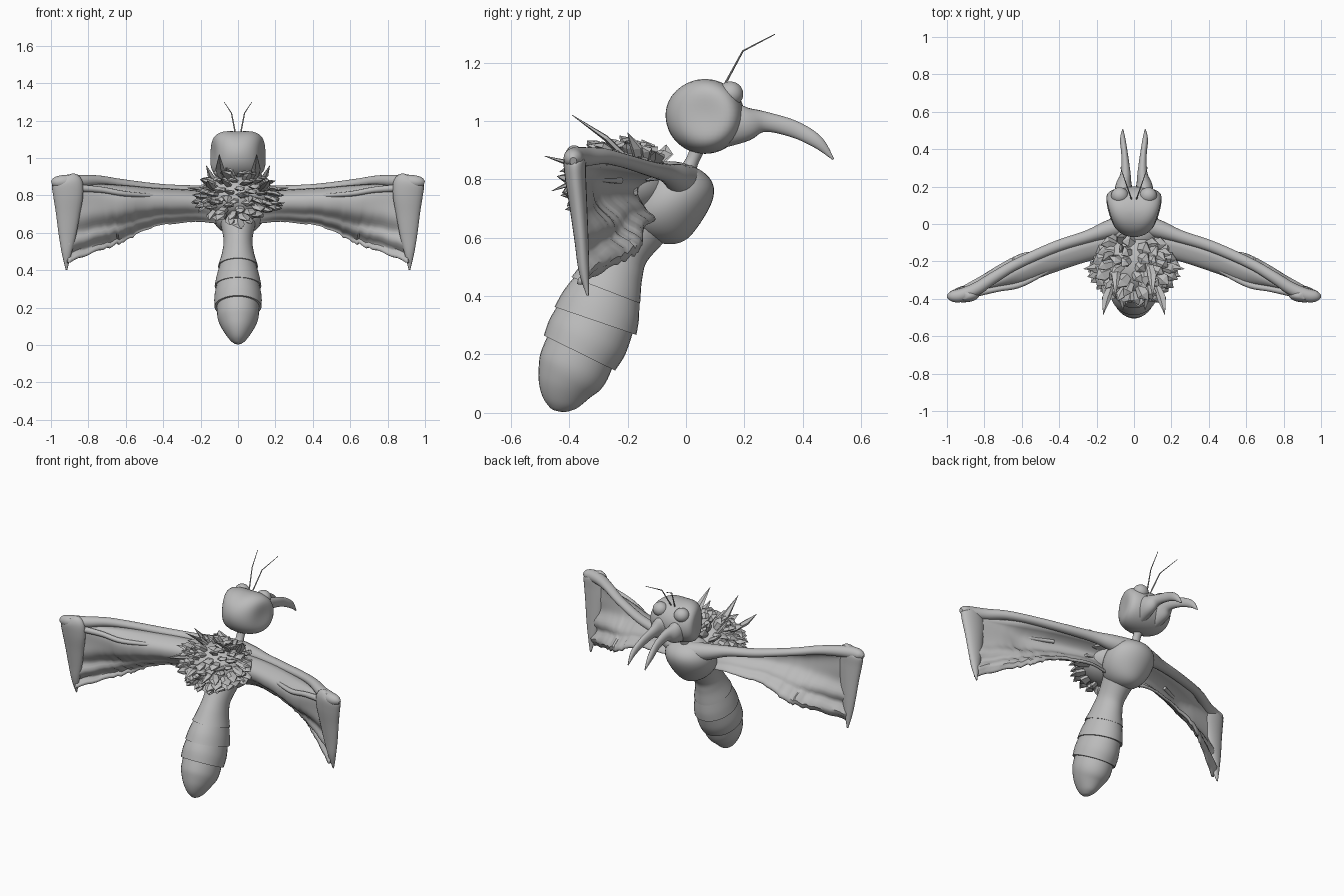
import bpy, bmesh, math, random
from mathutils import Vector

random.seed(4)
cube = bpy.data.objects.get("Cube")
if cube:
    bpy.data.objects.remove(cube, do_unlink=True)

GREY = (0.5, 0.5, 0.5, 1)
grey = bpy.data.materials.new("plain grey")
grey.use_nodes = True
grey.diffuse_color = GREY
grey.node_tree.nodes["Principled BSDF"].inputs["Base Color"].default_value = GREY
X, Z = Vector((1, 0, 0)), Vector((0, 0, 1))


def smooth_path(pts, steps):
    """Spline through tuples of any length."""
    if steps < 2:
        return [tuple(p) for p in pts]
    ext = [pts[0]] + list(pts) + [pts[-1]]
    out = []
    for a, b, c, d in zip(ext, ext[1:], ext[2:], ext[3:]):
        for i in range(steps):
            t = i / steps
            out.append(tuple(
                0.5 * (2 * q + (r - p) * t + (2 * p - 5 * q + 4 * r - s) * t * t
                       + (3 * q - p - 3 * r + s) * t ** 3)
                for p, q, r, s in zip(a, b, c, d)))
    return out + [tuple(pts[-1])]


def loft(bm, pts, ref=X, sides=20, steps=6):
    """Tube through (x, y, z, radius along ref, other radius)."""
    path = smooth_path(pts, steps)
    rings = []
    for i, p in enumerate(path):
        t = (Vector(path[min(i + 1, len(path) - 1)][:3]) - Vector(path[max(i - 1, 0)][:3])).normalized()
        u = (ref - t * ref.dot(t)).normalized()
        v = t.cross(u)
        ring = []
        for k in range(sides):
            a = 2 * math.pi * k / sides
            ring.append(bm.verts.new(Vector(p[:3]) + u * p[3] * math.cos(a) + v * p[4] * math.sin(a)))
        rings.append(ring)
    for a, b in zip(rings, rings[1:]):
        for k in range(sides):
            n = (k + 1) % sides
            bm.faces.new((a[k], a[n], b[n], b[k]))
    bm.faces.new(rings[0])
    bm.faces.new(rings[-1])


def ball(bm, centre, radii, shape=None):
    made = bmesh.ops.create_uvsphere(bm, u_segments=40, v_segments=24, radius=1)
    for v in made["verts"]:
        n = shape(v.co) if shape else v.co
        v.co = Vector(c + r * q for c, r, q in zip(centre, radii, n))


def make(name, bm, mirror=False, smooth=True, thickness=0):
    bmesh.ops.recalc_face_normals(bm, faces=bm.faces)
    mesh = bpy.data.meshes.new(name)
    bm.to_mesh(mesh)
    bm.free()
    ob = bpy.data.objects.new(name, mesh)
    bpy.context.collection.objects.link(ob)
    mesh.materials.append(grey)
    if smooth:
        bpy.ops.object.select_all(action='DESELECT')
        ob.select_set(True)
        bpy.context.view_layer.objects.active = ob
        bpy.ops.object.shade_smooth_by_angle(angle=math.radians(45))
    if thickness:
        mod = ob.modifiers.new("thickness", 'SOLIDIFY')
        mod.thickness = thickness
        mod.offset = 0
    if mirror:
        mod = ob.modifiers.new("mirror", 'MIRROR')
        mod.use_mirror_merge = False


def tube(name, pts, ref=X, mirror=False, sides=20, steps=6):
    bm = bmesh.new()
    loft(bm, pts, ref, sides, steps)
    make(name, bm, mirror)


# Head: boxy ball, wider towards the face
def head_shape(n):
    x = (1.75 * n.x - 0.75 * n.x ** 3) * (1 + 0.28 * n.y * (1 - 0.5 * n.y) - 0.04 * n.z)
    dip = 0.08 * math.exp(-(n.x / 0.3) ** 2) * max(n.z, 0)
    return Vector((x, n.y, n.z * 1.02 - dip))


bm = bmesh.new()
ball(bm, (0, 0.065, 1.02), (0.13, 0.135, 0.13), head_shape)
make("head", bm)

bm = bmesh.new()
ball(bm, (0.076, 0.152, 1.092), (0.046, 0.044, 0.043))
make("eye", bm, mirror=True)

# Curved jaws, feelers and neck
tube("jaw", [(0.05, 0.12, 0.99, 0.055, 0.085), (0.055, 0.2, 0.99, 0.045, 0.062),
             (0.045, 0.27, 0.997, 0.027, 0.035), (0.05, 0.37, 0.972, 0.018, 0.029),
             (0.06, 0.45, 0.928, 0.015, 0.022), (0.06, 0.505, 0.868, 0.003, 0.003)], mirror=True)
tube("feeler", [(0.012, 0.13, 1.12, 0.004, 0.004), (0.035, 0.195, 1.24, 0.003, 0.003),
                (0.073, 0.305, 1.297, 0.0015, 0.0015)], mirror=True, sides=8, steps=1)
tube("neck", [(0, -0.01, 0.8, 0.04, 0.04), (0, 0.02, 0.86, 0.025, 0.023), (0, 0.05, 0.93, 0.03, 0.028)])

# Thorax: chest pushed forward and broad at the shoulders
bm = bmesh.new()
ball(bm, (0, -0.055, 0.72), (0.152, 0.143, 0.142),
     lambda n: Vector((n.x * (1 + 0.1 * n.z), n.y + 0.38 * n.z * (1 - n.z * n.z), n.z)))
make("thorax", bm)

# Abdomen: overlapping segments as (y, z, half width, half depth)
segments = [
    [(-0.12, 0.68, 0.1, 0.1), (-0.205, 0.57, 0.078, 0.088), (-0.245, 0.495, 0.085, 0.103), (-0.275, 0.42, 0.107, 0.126)],
    [(-0.265, 0.44, 0.094, 0.113), (-0.291, 0.37, 0.114, 0.138), (-0.31, 0.315, 0.125, 0.148)],
    [(-0.302, 0.335, 0.112, 0.134), (-0.337, 0.262, 0.126, 0.143), (-0.365, 0.205, 0.126, 0.136)],
    [(-0.357, 0.225, 0.113, 0.123), (-0.388, 0.15, 0.11, 0.122), (-0.412, 0.095, 0.088, 0.1),
     (-0.43, 0.04, 0.052, 0.066), (-0.438, 0.014, 0.026, 0.034), (-0.44, 0.006, 0.008, 0.012)],
]
bm = bmesh.new()
for seg in segments:
    loft(bm, [(0,) + s for s in seg], sides=32)
make("abdomen", bm)

# Wing bones: leading arm, thin second strand and hanging end bar
tube("wing_arm", [(0.03, 0.0, 0.79, 0.06, 0.06), (0.14, -0.03, 0.805, 0.048, 0.048),
                  (0.25, -0.068, 0.822, 0.032, 0.034), (0.42, -0.122, 0.836, 0.026, 0.03),
                  (0.62, -0.21, 0.863, 0.024, 0.028), (0.74, -0.28, 0.879, 0.027, 0.03),
                  (0.84, -0.345, 0.877, 0.033, 0.034), (0.92, -0.38, 0.874, 0.036, 0.036),
                  (0.97, -0.386, 0.87, 0.03, 0.03), (0.995, -0.386, 0.862, 0.014, 0.012)],
     ref=Z, mirror=True)
tube("wing_strand", [(0.42, -0.225, 0.795, 0.01, 0.012), (0.6, -0.32, 0.808, 0.014, 0.016),
                     (0.73, -0.348, 0.83, 0.016, 0.015), (0.87, -0.375, 0.84, 0.02, 0.02)],
     ref=Z, mirror=True, sides=12)
tube("wing_end_bar", [(0.925, -0.384, 0.9, 0.04, 0.02), (0.914, -0.382, 0.87, 0.08, 0.037),
                      (0.908, -0.378, 0.8, 0.08, 0.036), (0.909, -0.368, 0.7, 0.064, 0.03),
                      (0.912, -0.358, 0.59, 0.047, 0.024), (0.916, -0.35, 0.49, 0.026, 0.018),
                      (0.917, -0.337, 0.402, 0.004, 0.004)], mirror=True)

# Wing membrane: sheet between the arm and a ragged hem, billowing back by the fourth value
top_edge = [(0.08, -0.05, 0.81, 0.08), (0.25, -0.08, 0.825, 0.105), (0.45, -0.14, 0.837, 0.12),
            (0.6, -0.21, 0.85, 0.125), (0.74, -0.3, 0.855, 0.06), (0.9, -0.375, 0.85, 0)]
hem = [(0.08, -0.12, 0.65), (0.25, -0.11, 0.66), (0.45, -0.145, 0.63),
       (0.59, -0.15, 0.565), (0.7, -0.21, 0.515), (0.91, -0.35, 0.445)]
ROWS = 24
bm = bmesh.new()
columns = []
upper, lower = smooth_path(top_edge, 9), smooth_path(hem, 9)
for i, (a, b) in enumerate(zip(upper, lower)):
    billow = a[3]
    a, b = Vector(a[:3]), Vector(b)
    s = i / (len(upper) - 1)
    b.z += random.uniform(-0.012, 0.012) * s
    column = []
    for j in range(ROWS + 1):
        t = j / ROWS
        p = a.lerp(b, t)
        p.y += s * t * 0.02 * math.sin(t * t * 5 * math.pi + 2 * s)
        p.y -= billow * math.sin(math.pi * t ** 0.6)
        column.append(bm.verts.new(p))
    columns.append(column)
for a, b in zip(columns, columns[1:]):
    for j in range(ROWS):
        bm.faces.new((a[j], a[j + 1], b[j + 1], b[j]))
make("wing_membrane", bm, mirror=True, thickness=0.014)

# Ruff core
centre, radii = Vector((0, -0.215, 0.785)), Vector((0.178, 0.165, 0.122))
bm = bmesh.new()
ball(bm, centre, radii)
make("ruff_core", bm)


# Ruff of faceted, leaf-like spikes lying over the back
def spike(bm, base, tip, width):
    way = tip - base
    side = way.cross(Z if abs(way.normalized().z) < 0.9 else X).normalized()
    mid = base.lerp(tip, 0.4) + (base - centre).normalized() * 0.016
    loft(bm, [(*base, width * 0.7, width * 0.4), (*mid, width, width * 0.4),
              (*tip, 0.001, 0.001)], ref=side, sides=5, steps=1)


bm = bmesh.new()
COUNT = 130
for i in range(COUNT):
    h = 1 - 2 * (i + 0.5) / COUNT
    r, a = math.sqrt(1 - h * h), i * 2.39996
    n = Vector((r * math.cos(a), r * math.sin(a), h))
    if n.y > 0.85 or (n.z < 0.2 and n.y > 0.3) or (n.z < -0.4 and n.y > -0.3):
        continue
    base = centre + Vector(q * w * 0.95 for q, w in zip(n, radii))
    lean = Vector((n.x * 0.6 + random.uniform(-0.5, 0.5), -0.5, random.uniform(-0.7, 0.2)))
    tip = base + (n * 0.8 + lean).normalized() * random.uniform(0.055, 0.095)
    spike(bm, base, tip, random.uniform(0.026, 0.042))
make("ruff_spikes", bm, smooth=False)

# Longer paired spikes
bm = bmesh.new()
for base, tip in [((0.08, -0.2, 0.87), (0.1, -0.39, 1.02)), ((0.12, -0.32, 0.83), (0.165, -0.485, 0.88)),
                  ((0.13, -0.22, 0.82), (0.27, -0.24, 0.84)), ((0.11, -0.16, 0.86), (0.17, -0.2, 0.96)),
                  ((0.14, -0.25, 0.76), (0.25, -0.28, 0.76)), ((0.05, -0.33, 0.8), (0.06, -0.46, 0.76))]:
    spike(bm, Vector(base), Vector(tip), 0.026)
make("long_spikes", bm, mirror=True, smooth=False)
